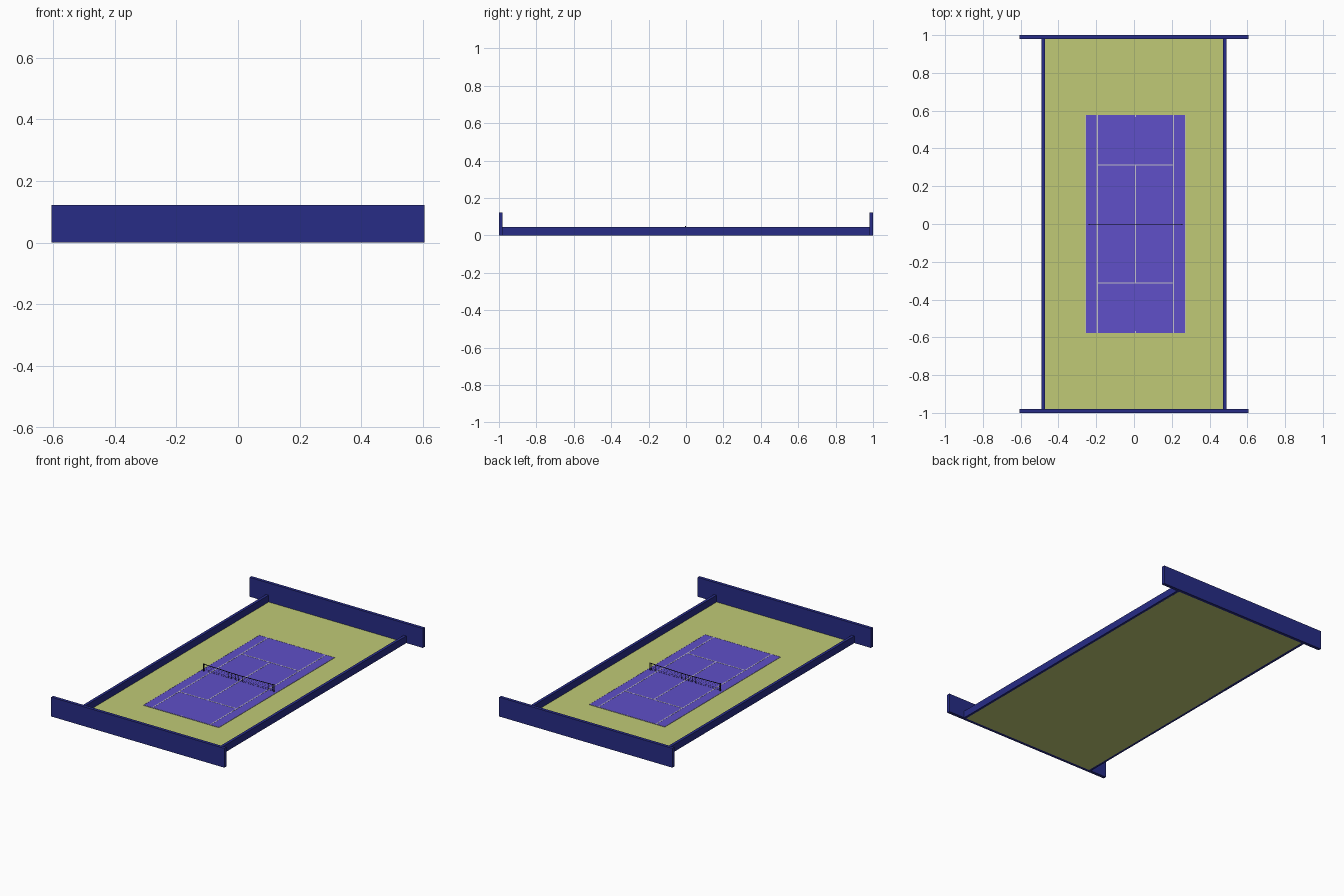
import bpy, bmesh
from mathutils import Matrix, Vector

if "Cube" in bpy.data.objects:
    bpy.data.objects.remove(bpy.data.objects["Cube"])


def material(name, rgb):
    m = bpy.data.materials.new(name)
    m.diffuse_color = (*rgb, 1)
    m.use_nodes = True
    m.node_tree.nodes["Principled BSDF"].inputs["Base Color"].default_value = m.diffuse_color
    return m


NAVY = material("navy", (0.02, 0.025, 0.24))
OLIVE = material("olive_green", (0.53, 0.59, 0.18))
PURPLE = material("purple", (0.115, 0.08, 0.58))
LINE = material("line_grey", (0.55, 0.53, 0.62))
DARK = material("dark", (0.012, 0.012, 0.016))


def finish(name, bm, mat):
    me = bpy.data.meshes.new(name)
    bm.to_mesh(me)
    bm.free()
    ob = bpy.data.objects.new(name, me)
    bpy.context.collection.objects.link(ob)
    me.materials.append(mat)
    return ob


def boxes(name, mat, extents):
    """One object made of boxes, each given as x0, x1, y0, y1, z0, z1."""
    bm = bmesh.new()
    for x0, x1, y0, y1, z0, z1 in extents:
        mid = Vector((x0 + x1, y0 + y1, z0 + z1)) / 2
        size = Matrix.Diagonal((x1 - x0, y1 - y0, z1 - z0, 1))
        bmesh.ops.create_cube(bm, size=1, matrix=Matrix.Translation(mid) @ size)
    return finish(name, bm, mat)


# Surround floor and playing surface
boxes("surround_floor", OLIVE, [(-0.475, 0.475, -0.98, 0.98, 0, 0.002)])
CX, HW, HL, Z = 0.0075, 0.264, 0.578, 0.004
boxes("court_surface", PURPLE, [(CX - HW, CX + HW, -HL, HL, 0.001, Z)])

# Low side walls and tall end walls
for name, s in (("left", -1), ("right", 1)):
    a, b = sorted((s * 0.472, s * 0.49))
    boxes(name + "_side_wall", NAVY, [(a, b, -0.982, 0.982, 0, 0.045)])
for name, s in (("front", -1), ("back", 1)):
    a, b = sorted((s * 0.98, s * 1.0))
    boxes(name + "_end_wall", NAVY, [(-0.605, 0.605, a, b, 0, 0.122)])

# Painted court lines
T, ZL = 0.003, Z + 0.0008
SW, SL = 0.202, 0.312
lines = [(CX - T, CX + T, -SL, SL, Z - 0.001, ZL)]
for s in (-1, 1):
    x = CX + s * SW
    lines.append((x - T, x + T, -HL, HL, Z - 0.001, ZL))
    lines.append((CX - SW, CX + SW, s * SL - T, s * SL + T, Z - 0.001, ZL))
    y = s * (HL - 0.006)
    lines.append((CX - T, CX + T, y - 0.006, y + 0.006, Z - 0.001, ZL))
    # thin outer borders
    x = CX + s * (HW - 0.001)
    lines.append((x - 0.001, x + 0.001, -HL, HL, Z - 0.001, ZL))
    y = s * (HL - 0.001)
    lines.append((CX - HW, CX + HW, y - 0.001, y + 0.001, Z - 0.001, ZL))
boxes("court_lines", LINE, lines)

# Net posts
NY, NW = -0.003, 0.246
boxes("net_posts", DARK, [(CX + s * NW - 0.003, CX + s * NW + 0.003,
                           NY - 0.003, NY + 0.003, Z - 0.001, 0.051) for s in (-1, 1)])


# Net: a sagging grid turned into strands, with a top band
def net_top(u):
    return 0.042 + 0.006 * abs(u)


def net_strip(name, cols, rows, low, high, thickness, wire):
    bm = bmesh.new()
    grid = []
    for i in range(cols + 1):
        u = 2 * i / cols - 1
        z0, z1 = low(u), high(u)
        grid.append([bm.verts.new((CX + u * NW, NY, z0 + (z1 - z0) * j / rows))
                     for j in range(rows + 1)])
    for a, b in zip(grid, grid[1:]):
        for j in range(rows):
            bm.faces.new((a[j], b[j], b[j + 1], a[j + 1]))
    ob = finish(name, bm, DARK)
    mod = ob.modifiers.new("strands", "WIREFRAME" if wire else "SOLIDIFY")
    mod.thickness = thickness
    mod.offset = 0
    if wire:
        mod.use_even_offset = False


net_strip("net_mesh", 40, 4, lambda u: 0.008, net_top, 0.0012, True)
net_strip("net_top_band", 20, 1, lambda u: net_top(u) - 0.002,
          lambda u: net_top(u) + 0.002, 0.002, False)
